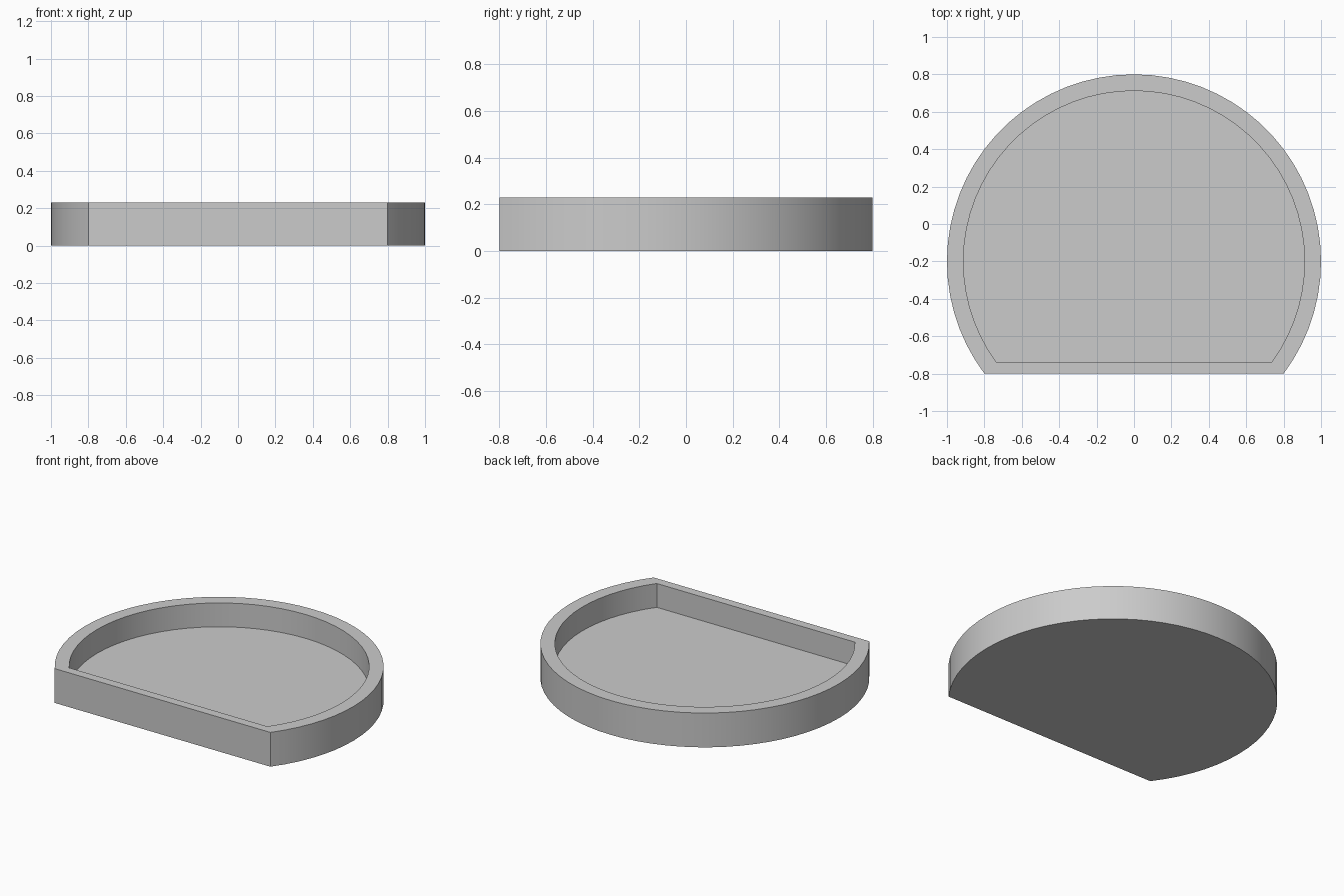
import bpy, bmesh, math

cube = bpy.data.objects.get("Cube")
if cube:
    bpy.data.objects.remove(cube, do_unlink=True)

CENTRE_Y = -0.2
HEIGHT, FLOOR = 0.23, 0.07
SEGMENTS = 48

grey = bpy.data.materials.new("light grey")
grey.use_nodes = True
colour = (0.6, 0.6, 0.6, 1)
grey.diffuse_color = colour
grey.node_tree.nodes["Principled BSDF"].inputs["Base Color"].default_value = colour


def outline(bm, radius, front_y, z):
    """Circle cut off by a straight front edge, as a ring of vertices."""
    start = math.asin((front_y - CENTRE_Y) / radius)
    sweep = math.pi - 2 * start
    ring = []
    for i in range(SEGMENTS + 1):
        a = start + sweep * i / SEGMENTS
        ring.append(bm.verts.new((radius * math.cos(a), CENTRE_Y + radius * math.sin(a), z)))
    return ring


def bridge(bm, low, high):
    for i in range(len(low)):
        j = (i + 1) % len(low)
        bm.faces.new((low[i], low[j], high[j], high[i]))


# Tray: underside, outer wall, rim, inner wall and recessed floor
bm = bmesh.new()
rings = [
    outline(bm, 1, -0.8, 0),
    outline(bm, 1, -0.8, HEIGHT),
    outline(bm, 0.912, -0.74, HEIGHT),
    outline(bm, 0.912, -0.74, FLOOR),
]
for low, high in zip(rings, rings[1:]):
    bridge(bm, low, high)
bm.faces.new(list(reversed(rings[0])))
bm.faces.new(rings[-1])

mesh = bpy.data.meshes.new("tray")
bm.to_mesh(mesh)
bm.free()
mesh.materials.append(grey)
tray = bpy.data.objects.new("tray", mesh)
bpy.context.collection.objects.link(tray)

# Smooth curved walls with crisp rims and corners
bpy.ops.object.select_all(action="DESELECT")
tray.select_set(True)
bpy.context.view_layer.objects.active = tray
bpy.ops.object.shade_smooth_by_angle(angle=math.radians(30))
